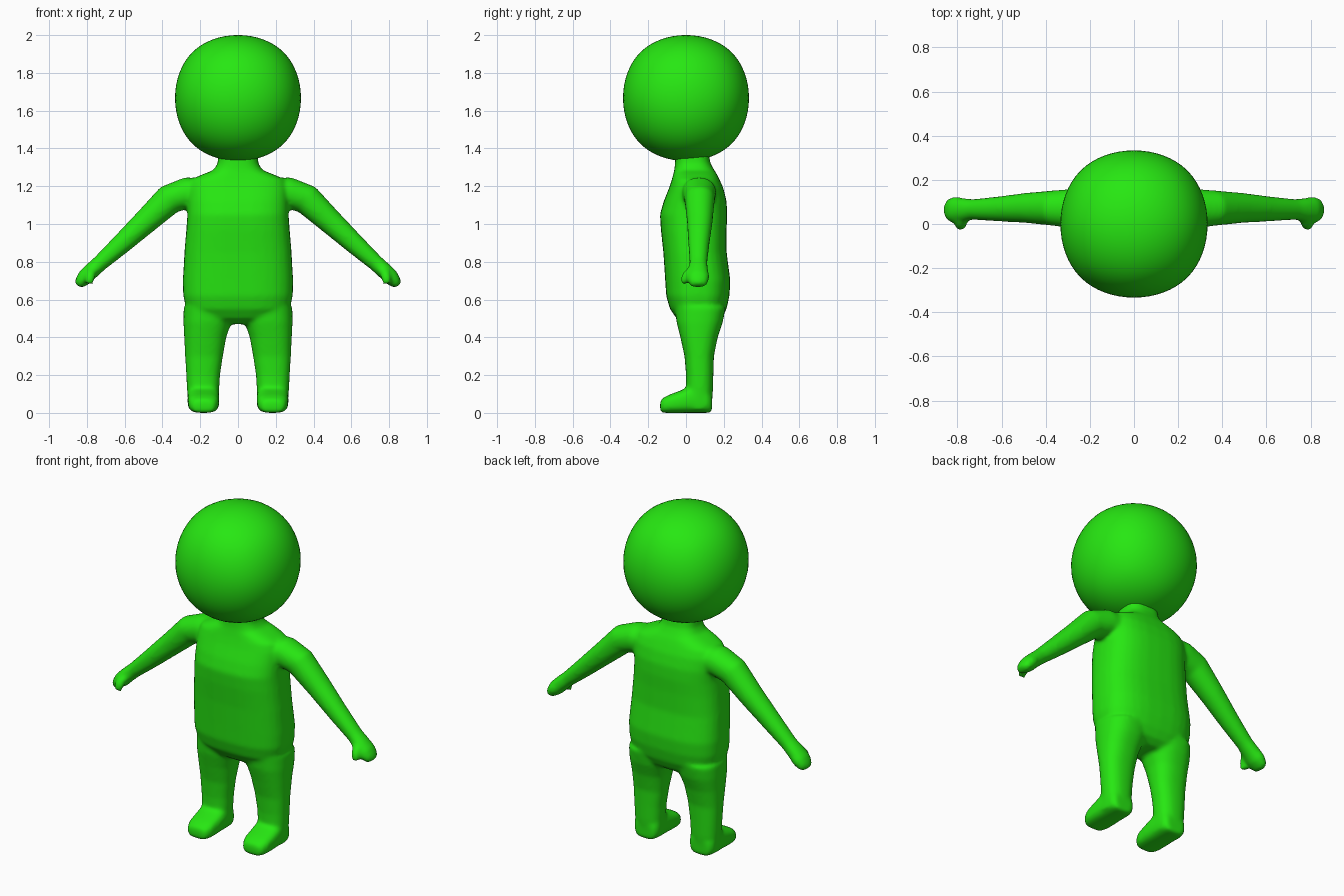
import bpy, bmesh, math
from mathutils import Vector

if "Cube" in bpy.data.objects:
    bpy.data.objects.remove(bpy.data.objects["Cube"])

green = bpy.data.materials.new("bright_green")
green.diffuse_color = (0.02, 0.8, 0.006, 1)
green.use_nodes = True
green.node_tree.nodes["Principled BSDF"].inputs["Base Color"].default_value = green.diffuse_color


def ring(bm, centre, u, v, power):
    """Rounded-square cross-section spanned by half-axes u and v."""
    verts = []
    for i in range(32):
        a = 2 * math.pi * i / 32
        c, s = math.cos(a), math.sin(a)
        cu = math.copysign(abs(c) ** (2 / power), c)
        sv = math.copysign(abs(s) ** (2 / power), s)
        verts.append(bm.verts.new(Vector(centre) + Vector(u) * cu + Vector(v) * sv))
    return verts


def loft(bm, sections, power=2.0):
    """Skin a list of (centre, u, v) sections and cap both ends."""
    rings = [ring(bm, c, u, v, power) for c, u, v in sections]
    for a, b in zip(rings, rings[1:]):
        for i in range(32):
            j = (i + 1) % 32
            bm.faces.new((a[i], a[j], b[j], b[i]))
    bm.faces.new(rings[0])
    bm.faces.new(rings[-1])


def level(z, x0, x1, y0, y1):
    """Horizontal section from its x and y limits."""
    return (((x0 + x1) / 2, (y0 + y1) / 2, z), ((x1 - x0) / 2, 0, 0), (0, (y1 - y0) / 2, 0))


def tube(points):
    """Sections across a path in the xz plane: (x, y, z, thickness, depth)."""
    out = []
    for i, (x, y, z, t, d) in enumerate(points):
        p, q = points[max(i - 1, 0)], points[min(i + 1, len(points) - 1)]
        n = Vector((p[2] - q[2], 0, q[0] - p[0])).normalized()
        out.append(((x, y, z), n * t, (0, d, 0)))
    return out


bm = bmesh.new()

# Torso and neck: z, half width, front, back
torso = [(0.47, 0.16, 0.0, 0.15), (0.50, 0.235, -0.05, 0.19), (0.55, 0.275, -0.085, 0.215),
         (0.62, 0.29, -0.105, 0.23), (0.70, 0.292, -0.11, 0.235), (0.85, 0.284, -0.12, 0.215),
         (0.97, 0.274, -0.133, 0.215), (1.05, 0.268, -0.138, 0.218), (1.12, 0.268, -0.118, 0.215),
         (1.19, 0.268, -0.09, 0.198), (1.235, 0.25, -0.075, 0.178), (1.262, 0.19, -0.068, 0.165),
         (1.285, 0.13, -0.062, 0.15), (1.32, 0.108, -0.058, 0.13), (1.40, 0.10, -0.055, 0.115)]
loft(bm, [level(z, -w, w, f, b) for z, w, f, b in torso], 2.7)

# Leg: z, inner, outer, front, back
leg = [(0.02, 0.105, 0.262, 0.0, 0.135), (0.12, 0.10, 0.27, 0.0, 0.143), (0.2, 0.095, 0.274, 0.0, 0.145),
       (0.3, 0.08, 0.28, -0.008, 0.148), (0.4, 0.062, 0.285, -0.03, 0.168),
       (0.48, 0.035, 0.289, -0.05, 0.195), (0.56, 0.02, 0.288, -0.06, 0.21)]
# Foot: y, top, half width
foot = [(0.138, 0.10, 0.06), (0.11, 0.14, 0.08), (0.02, 0.14, 0.084), (-0.03, 0.118, 0.084),
        (-0.09, 0.096, 0.08), (-0.12, 0.08, 0.068), (-0.137, 0.065, 0.05)]
# Arm running into the flat mitten hand
arm = [(0.12, 0.065, 1.165, 0.075, 0.09), (0.27, 0.07, 1.165, 0.083, 0.09), (0.365, 0.072, 1.13, 0.08, 0.08),
       (0.49, 0.073, 1.012, 0.066, 0.068), (0.62, 0.068, 0.892, 0.054, 0.056),
       (0.73, 0.066, 0.793, 0.043, 0.047), (0.775, 0.064, 0.753, 0.043, 0.054),
       (0.81, 0.064, 0.718, 0.043, 0.06), (0.835, 0.064, 0.69, 0.032, 0.053), (0.846, 0.064, 0.672, 0.02, 0.035)]
thumb = [(0.755, 0.045, 0.775, 0.025, 0.025), (0.778, 0.01, 0.74, 0.027, 0.028),
         (0.785, -0.006, 0.71, 0.026, 0.024), (0.79, -0.01, 0.682, 0.02, 0.018)]

for side in (-1, 1):
    parts = [([level(*s) for s in leg], 2.4),
             ([((0.183, y, t / 2), (w, 0, 0), (0, 0, t / 2)) for y, t, w in foot], 3.0),
             (tube(arm), 2.1), (tube(thumb), 2.0)]
    for sections, power in parts:
        flip = [tuple(Vector((p[0] * side, p[1], p[2])) for p in s) for s in sections]
        loft(bm, flip, power)

bmesh.ops.recalc_face_normals(bm, faces=bm.faces[:])
mesh = bpy.data.meshes.new("body")
bm.to_mesh(mesh)
bm.free()
mesh.materials.append(green)
body = bpy.data.objects.new("body", mesh)
bpy.context.collection.objects.link(body)

# Fuse the limbs and torso into one soft skin
remesh = body.modifiers.new("fuse", 'REMESH')
remesh.mode = 'VOXEL'
remesh.voxel_size = 0.01
remesh.use_smooth_shade = True
soften = body.modifiers.new("soften", 'SMOOTH')
soften.factor = 0.5
soften.iterations = 12

# Head: a cube rounded into a slightly boxy ball
bpy.ops.mesh.primitive_cube_add(size=0.794, location=(0, 0, 1.667))
head = bpy.context.object
head.name = "head"
head.data.materials.append(green)
head.modifiers.new("round", 'SUBSURF').levels = 4
head.modifiers["round"].render_levels = 4
bpy.ops.object.shade_smooth()
